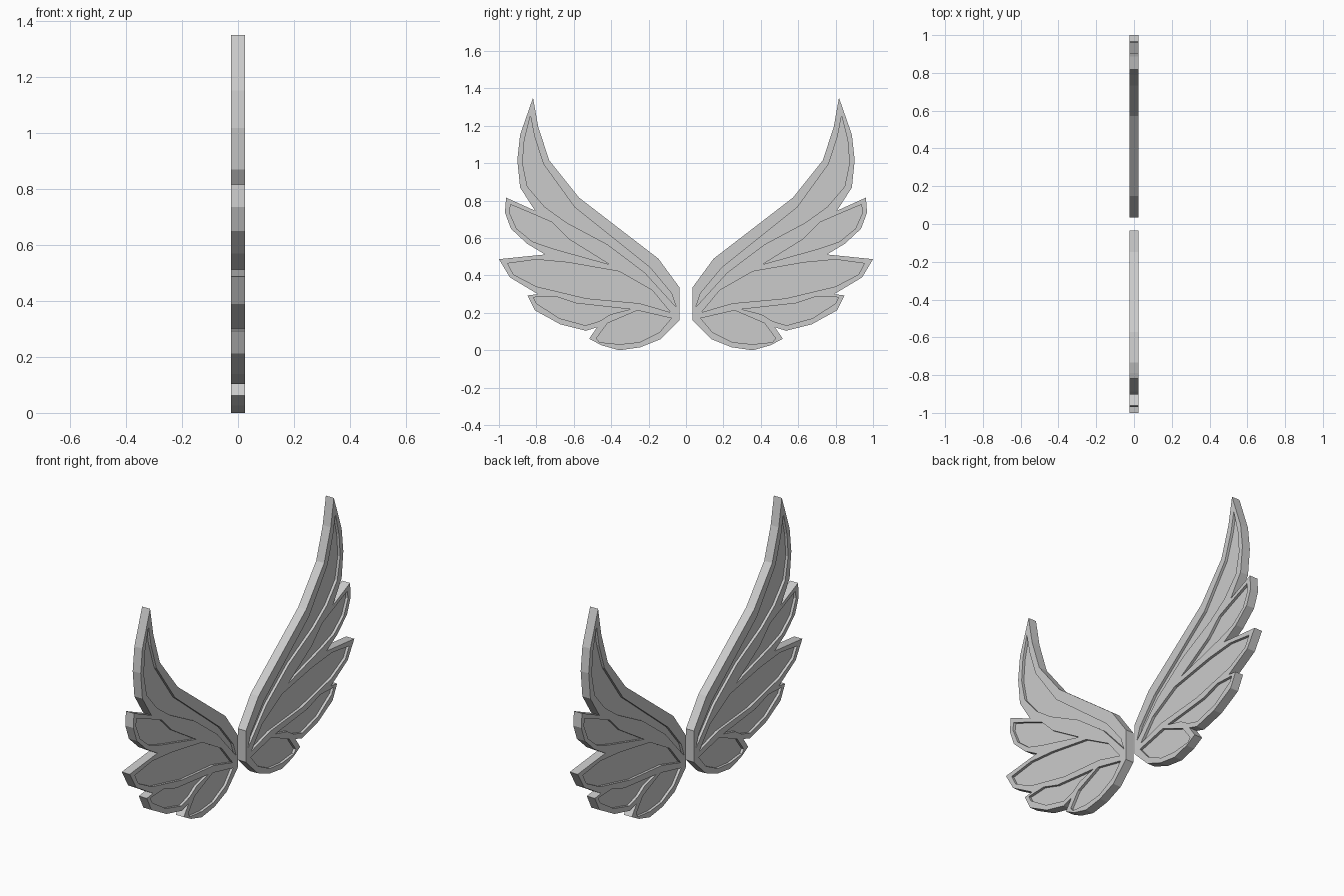
import bpy
import bmesh

if "Cube" in bpy.data.objects:
    bpy.data.objects.remove(bpy.data.objects["Cube"])

HALF = 0.025     # half thickness of a wing
DEPTH = 0.015    # depth of the recessed feather panels

# Wing silhouette as (y, z), from the root up over the tip and back
OUTLINE = [(.035, .16), (.035, .336), (.148, .49), (.572, .816), (.732, 1.016),
           (.79, 1.195), (.818, 1.35), (.887, 1.152), (.902, 1.018), (.887, .87),
           (.807, .746), (.962, .816), (.968, .736), (.936, .65), (.85, .57),
           (.754, .512), (1.0, .487), (.942, .39), (.792, .3), (.847, .293),
           (.807, .213), (.673, .139), (.535, .104), (.475, .123), (.518, .062),
           (.453, .027), (.357, 0), (.244, .016), (.137, .059)]

# Recessed feather panels, top to bottom
FEATHERS = [
    [(.832, 1.254), (.864, 1.125), (.874, 1.0), (.848, .875), (.757, .768),
     (.64, .683), (.42, .566), (.22, .415), (.052, .23), (.078, .305),
     (.193, .443), (.596, .765), (.762, .995), (.81, 1.141)],
    [(.938, .779), (.944, .736), (.906, .65), (.821, .581), (.714, .544),
     (.41, .459), (.623, .592), (.714, .683), (.81, .725)],
    [(.954, .464), (.8, .485), (.629, .469), (.356, .421), (.18, .32),
     (.083, .203), (.249, .251), (.532, .277), (.8, .341), (.922, .405)],
    [(.816, .283), (.8, .251), (.677, .171), (.538, .133), (.463, .155),
     (.404, .192), (.297, .219), (.586, .251), (.698, .288)],
    [(.26, .213), (.078, .171), (.142, .096), (.249, .043), (.356, .032),
     (.463, .043), (.479, .064), (.42, .144)],
]


def add_prism(bm, points, side, x0, x1):
    """Extrude a (y, z) polygon from x0 to x1."""
    face = bm.faces.new([bm.verts.new((x0, side * y, z)) for y, z in points])
    new = bmesh.ops.extrude_face_region(bm, geom=[face])["geom"]
    verts = [v for v in new if isinstance(v, bmesh.types.BMVert)]
    bmesh.ops.translate(bm, vec=(x1 - x0, 0, 0), verts=verts)


def make_object(name, prisms, side):
    bm = bmesh.new()
    for points, x0, x1 in prisms:
        add_prism(bm, points, side, x0, x1)
    bmesh.ops.recalc_face_normals(bm, faces=bm.faces[:])
    mesh = bpy.data.meshes.new(name)
    bm.to_mesh(mesh)
    bm.free()
    obj = bpy.data.objects.new(name, mesh)
    bpy.context.collection.objects.link(obj)
    return obj


grey = bpy.data.materials.new("light grey")
grey.diffuse_color = (0.6, 0.6, 0.6, 1)
grey.use_nodes = True
grey.node_tree.nodes["Principled BSDF"].inputs["Base Color"].default_value = grey.diffuse_color

for name, side in (("right_wing", 1), ("left_wing", -1)):
    wing = make_object(name, [(OUTLINE, -HALF, HALF)], side)
    wing.data.materials.append(grey)

    # Feather panels sunk into both faces of the wing
    floor = HALF - DEPTH
    cuts = [(f, s * floor, s * (HALF + 0.05)) for f in FEATHERS for s in (1, -1)]
    cutter = make_object(name + "_feather_cutter", cuts, side)
    cutter.data.materials.append(grey)
    cutter.hide_render = True
    cut = wing.modifiers.new("feather_panels", 'BOOLEAN')
    cut.operation = 'DIFFERENCE'
    cut.solver = 'EXACT'
    cut.object = cutter

    # Bake the cut and drop the helper
    bpy.context.view_layer.update()
    evaluated = wing.evaluated_get(bpy.context.evaluated_depsgraph_get())
    baked = bpy.data.meshes.new_from_object(evaluated)
    wing.modifiers.clear()
    wing.data = baked
    bpy.data.objects.remove(cutter)
